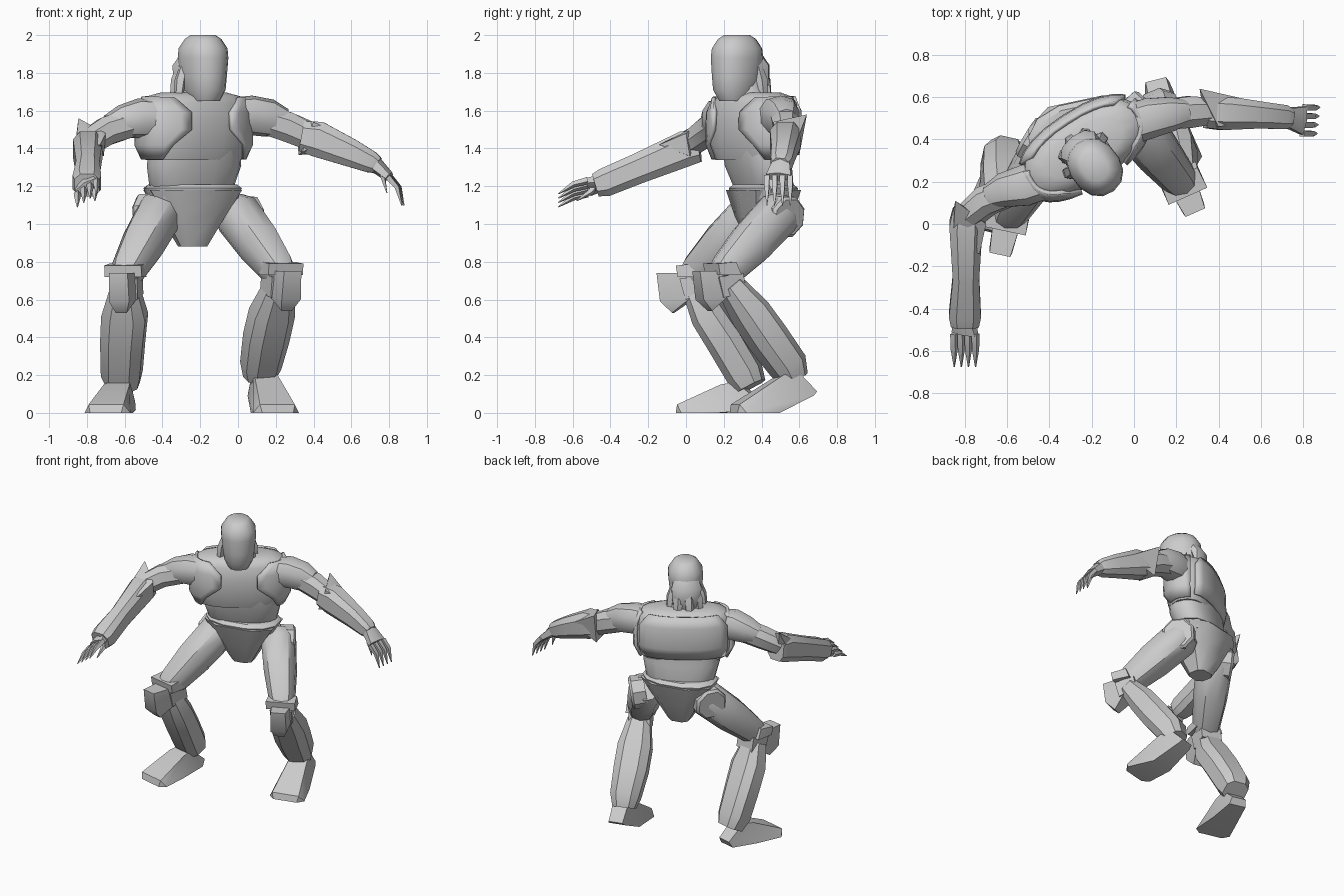
import bpy, bmesh, math
from mathutils import Vector, Matrix

cube = bpy.data.objects.get("Cube")
if cube:
    bpy.data.objects.remove(cube, do_unlink=True)

grey = bpy.data.materials.new("plain grey")
grey.use_nodes = True
grey.diffuse_color = (0.6, 0.6, 0.6, 1)
grey.node_tree.nodes["Principled BSDF"].inputs["Base Color"].default_value = grey.diffuse_color
parts = []


def finish(name, bm):
    bmesh.ops.recalc_face_normals(bm, faces=bm.faces[:])
    mesh = bpy.data.meshes.new(name)
    bm.to_mesh(mesh)
    bm.free()
    mesh.materials.append(grey)
    ob = bpy.data.objects.new(name, mesh)
    bpy.context.collection.objects.link(ob)
    parts.append(ob)
    return ob


def frame(origin, yaw):
    return Matrix.Translation(origin) @ Matrix.Rotation(math.radians(yaw), 4, 'Z')


def power(v, p):
    return math.copysign(abs(v) ** p, v)


def oval(c, a, b, w, d, n, p):
    """Rounded-box cross-section around c, with a flat side facing each axis."""
    turns = [math.tau * (i + 0.5) / n for i in range(n)]
    return [c + a * w * power(math.cos(t), p) + b * d * power(math.sin(t), p) for t in turns]


def loft(name, rings):
    bm = bmesh.new()
    rows = [[bm.verts.new(v) for v in r] for r in rings]
    n = len(rows[0])
    for lo, hi in zip(rows, rows[1:]):
        for i in range(n):
            j = (i + 1) % n
            bm.faces.new((lo[i], lo[j], hi[j], hi[i]))
    bm.faces.new(rows[0][::-1])
    bm.faces.new(rows[-1])
    return finish(name, bm)


def stack(name, m, levels, n=16, p=0.85):
    """Upright form in a turned frame; levels are z, y shift, half width, half depth."""
    a, b = m.to_3x3() @ Vector((1, 0, 0)), m.to_3x3() @ Vector((0, 1, 0))
    return loft(name, [oval(m @ Vector((0, y, z)), a, b, w, d, n, p) for z, y, w, d in levels])


def limb(name, stations, side, n=8, p=0.85):
    """Tube along a path; stations are x, y, z, half width, half depth."""
    pts = [Vector(s[:3]) for s in stations]
    rings = []
    for i, s in enumerate(stations):
        t = (pts[min(i + 1, len(pts) - 1)] - pts[max(i - 1, 0)]).normalized()
        a = Vector(side)
        a = (a - t * a.dot(t)).normalized()
        rings.append(oval(pts[i], a, t.cross(a), s[3], s[4], n, p))
    return loft(name, rings)


def hull(name, pts, m=Matrix()):
    bm = bmesh.new()
    for v in pts:
        bm.verts.new(m @ Vector(v))
    bmesh.ops.convex_hull(bm, input=bm.verts[:])
    bmesh.ops.delete(bm, geom=[v for v in bm.verts if not v.link_faces], context='VERTS')
    bmesh.ops.dissolve_limit(bm, angle_limit=0.03, verts=bm.verts[:], edges=bm.edges[:])
    return finish(name, bm)


def mirrored(pts):
    return [(s * x, y, z) for x, y, z in pts for s in (-1, 1)]


# torso: belly, rib cage, neck
body = frame((-0.235, 0.36, 0), 33)
stack("belly", frame((-0.245, 0.41, 0), 24), [(1.12, 0.01, .19, .11), (1.2, 0, .235, .13),
                                              (1.31, -.03, .262, .145), (1.4, -.04, .25, .15)])
chest = [(1.34, 0, .285, .14), (1.42, 0, .325, .165), (1.55, 0, .325, .17),
         (1.64, 0, .315, .155), (1.675, 0, .28, .135), (1.695, 0, .20, .10)]
stack("rib_cage", body, chest)
stack("neck", body, [(1.64, -.02, .15, .11), (1.71, -.05, .10, .09), (1.8, -.06, .08, .08)], 10)


def chest_size(z):
    for lo, hi in zip(chest, chest[1:]):
        if z <= hi[0]:
            f = (z - lo[0]) / (hi[0] - lo[0])
            return lo[2] + f * (hi[2] - lo[2]), lo[3] + f * (hi[3] - lo[3])
    return chest[-1][2:]


def armour(name, rows, s=1, steps=8):
    """Curved plate over the rib cage; rows are z, start and end angle from the front."""
    bm = bmesh.new()
    grid = []
    for z, start, end in rows:
        w, d = chest_size(z)
        line = []
        for i in range(steps + 1):
            t = math.radians(start + (end - start) * i / steps)
            x, y = s * (w + .01) * power(math.sin(t), .85), -(d + .01) * power(math.cos(t), .85)
            line.append(bm.verts.new(body @ Vector((x, y, z))))
        grid.append(line)
    for lo, hi in zip(grid, grid[1:]):
        for i in range(steps):
            bm.faces.new((lo[i], lo[i + 1], hi[i + 1], hi[i]))
    ob = finish(name, bm)
    mod = ob.modifiers.new("thickness", 'SOLIDIFY')
    mod.thickness, mod.offset = 0.02, 0


for label, s in (("left", 1), ("right", -1)):
    armour(label + "_chest_plate", [(1.345, 56, 108), (1.42, 38, 108), (1.5, 18, 108),
                                    (1.59, 18, 108), (1.67, 40, 108)], s)
armour("back_plate", [(1.37, 118, 242), (1.45, 120, 240), (1.6, 120, 240), (1.675, 130, 230)])

# pelvis: belt and tapered guard
hips = frame((-0.24, 0.41, 0), 12)
stack("belt", hips, [(1.13, 0, .24, .16), (1.19, 0, .262, .175), (1.21, 0, .235, .15)], 12)
stack("pelvis", hips, [(.88, 0, .075, .07), (1.04, 0, .17, .145), (1.18, 0, .262, .185)], 8, .7)

# head with hair strands round the back
skull = frame((-0.185, 0.27, 0), 38)
stack("head", skull, [(1.65, -.02, .07, .08), (1.71, -.01, .10, .125), (1.78, 0, .11, .14), (1.88, 0, .12, .145),
                      (1.93, 0, .117, .138), (1.98, 0, .085, .105), (2.0, 0, .06, .07)], 14, .9)
stack("hair_cap", skull, [(1.66, .1, .07, .05), (1.74, .11, .10, .07),
                          (1.84, .105, .105, .075), (1.91, .06, .08, .07)], 10)
for i in range(5):
    t = math.radians(-84 + 38 * i)
    path = []
    for r, z, w in ((.10, 1.84, .025), (.125, 1.76, .036), (.135, 1.69, .03), (.165, 1.61, .008)):
        q = skull @ Vector((math.sin(t) * r * .9, math.cos(t) * r + .04, z))
        path.append((*q, w, w * .8))
    limb(f"hair_strand_{i + 1}", path, skull.to_3x3() @ Vector((math.cos(t), -math.sin(t), 0)), 5, 1)


# hands
def hand(label, start, end, spread, reach, curl, thumb):
    start, end, spread, reach, curl, thumb = map(Vector, (start, end, spread, reach, curl, thumb))
    limb(label + "_palm", [(*start, .05, .045), (*end, .075, .028)], spread, 6)
    for i in range(4):
        base = end + spread * (i - 1.5) * .042
        mid = base + reach * .08
        limb(f"{label}_finger_{i + 1}", [(*base, .02, .02), (*mid, .018, .016),
                                         (*(mid + curl * .10), .003, .003)], spread, 4, 1)
    base = start.lerp(end, .4)
    mid = base + thumb * .07
    limb(label + "_thumb", [(*base, .022, .02), (*mid, .018, .016),
                            (*(mid + curl * .09), .003, .003)], spread, 4, 1)


# right arm reaching forward
limb("right_shoulder", [(-.44, .21, 1.56, .10, .10), (-.52, .18, 1.56, .10, .105), (-.61, .16, 1.54, .085, .09),
                        (-.68, .13, 1.51, .06, .07)], (0, 1, 0), 10)
limb("right_upper_arm", [(-.58, .16, 1.53, .075, .08), (-.70, .11, 1.49, .075, .08),
                         (-.79, .03, 1.43, .065, .075)], (0, 1, 0))
limb("right_forearm", [(-.79, .07, 1.41, .07, .085), (-.795, 0, 1.40, .083, .10), (-.795, -.25, 1.295, .066, .085),
                       (-.80, -.43, 1.22, .08, .08), (-.80, -.48, 1.205, .07, .065)], (1, 0, 0), 8, .7)
hull("right_elbow_spike", [(-.845, .11, 1.56), (-.87, 0, 1.36), (-.70, 0, 1.48), (-.71, .02, 1.36),
                           (-.86, -.12, 1.40), (-.73, -.14, 1.42), (-.8, .06, 1.36)])
hand("right", (-.80, -.44, 1.22), (-.80, -.52, 1.195), (.8, 0, .55), (0, -.95, -.25), (0, -.8, -.5), (.6, -.5, -.6))

# left arm held out to the side
limb("left_shoulder", [(-.02, .47, 1.57, .10, .10), (.07, .50, 1.575, .10, .105), (.17, .52, 1.56, .085, .10),
                       (.25, .53, 1.54, .06, .07)], (0, 1, 0), 10)
limb("left_upper_arm", [(.13, .515, 1.555, .075, .08), (.26, .53, 1.515, .08, .085),
                        (.38, .535, 1.46, .065, .075)], (0, 1, 0))
limb("left_forearm", [(.34, .53, 1.465, .08, .085), (.42, .525, 1.45, .085, .10), (.60, .515, 1.375, .066, .078),
                      (.71, .505, 1.325, .06, .06), (.74, .50, 1.31, .045, .045)], (0, 1, 0), 8, .7)
hull("left_elbow_spike", [(.31, .64, 1.58), (.32, .60, 1.365), (.40, .46, 1.54), (.34, .46, 1.38),
                          (.53, .59, 1.45), (.53, .48, 1.48), (.38, .53, 1.37)])
hand("left", (.72, .505, 1.32), (.80, .49, 1.25), (.1, .98, 0), (.6, 0, -.7), (.25, 0, -.95), (.2, -.7, -.6))


# legs
def leg(label, hip, outer, knee, yaw, shield, shin, foot_at, foot_yaw, lift):
    side = frame((0, 0, 0), yaw).to_3x3() @ Vector((1, 0, 0))
    h, o, k = Vector(hip), Vector(outer), Vector(knee)
    up = (h - k) * .14
    limb(label + "_thigh", [(*(h + up), .085, .09), (*h, .12, .125), (*h.lerp(k, .5), .112, .12),
                            (*h.lerp(k, .92), .09, .095), (*k.lerp(h, -.05), .07, .075)], side, 10)
    limb(label + "_hip_disc", [(*h, .11, .11), (*h.lerp(o, .85), .115, .115), (*o, .10, .10)], (0, 0, 1), 8, 1)
    # knee joint, band and shield
    m = frame(k - Vector((0, 0, .06)), yaw)
    hull(label + "_knee_joint", mirrored([(.075, -.06, .04), (.075, .08, .06), (.075, .1, -.04), (.07, -.03, -.07)]), m)
    hull(label + "_knee_band", mirrored([(.1, -.075, .11), (.095, .03, .12), (.1, .06, .05), (.1, -.065, .05)]), m)
    hull(label + "_knee_shield", mirrored([(.05, -shield, .07), (.065, -.04, .07), (.055, .02 - shield, -.08),
                                           (.03, .08 - shield, -.14), (.065, 0, -.06)]), m)
    limb(label + "_shin", shin, side, 8, .72)
    # foot, optionally with a raised heel
    hull(label + "_foot", mirrored([(.125, -.17, 0), (.085, -.21, 0), (.095, -.2, .045), (.07, .03, .15),
                                    (.055, .11, .165 + lift), (.09, .02, 0), (.06, .21, .015 + lift),
                                    (.05, .235, .06 + lift * .7)]),
         frame(foot_at, foot_yaw))


leg("right", (-.41, .36, 1.06), (-.51, .42, 1.05), (-.595, .04, .73), -12, .19,
    [(-.60, .05, .66, .08, .07), (-.60, .12, .52, .125, .095), (-.61, .21, .38, .12, .1),
     (-.615, .31, .21, .11, .10), (-.605, .345, .14, .085, .08)], (-.65, .17, 0), -14, 0)
leg("left", (-.005, .485, 1.05), (.075, .55, 1.035), (.225, .20, .74), 24, .16,
    [(.22, .23, .68, .08, .07), (.18, .34, .53, .12, .10), (.15, .43, .40, .12, .105),
     (.12, .54, .25, .105, .10), (.11, .57, .18, .08, .075)], (.16, .455, 0), 14, .075)

# soft shading with crisp armour edges
bpy.ops.object.select_all(action='DESELECT')
for ob in parts:
    ob.select_set(True)
bpy.context.view_layer.objects.active = parts[0]
bpy.ops.object.shade_smooth_by_angle(angle=math.radians(38))
